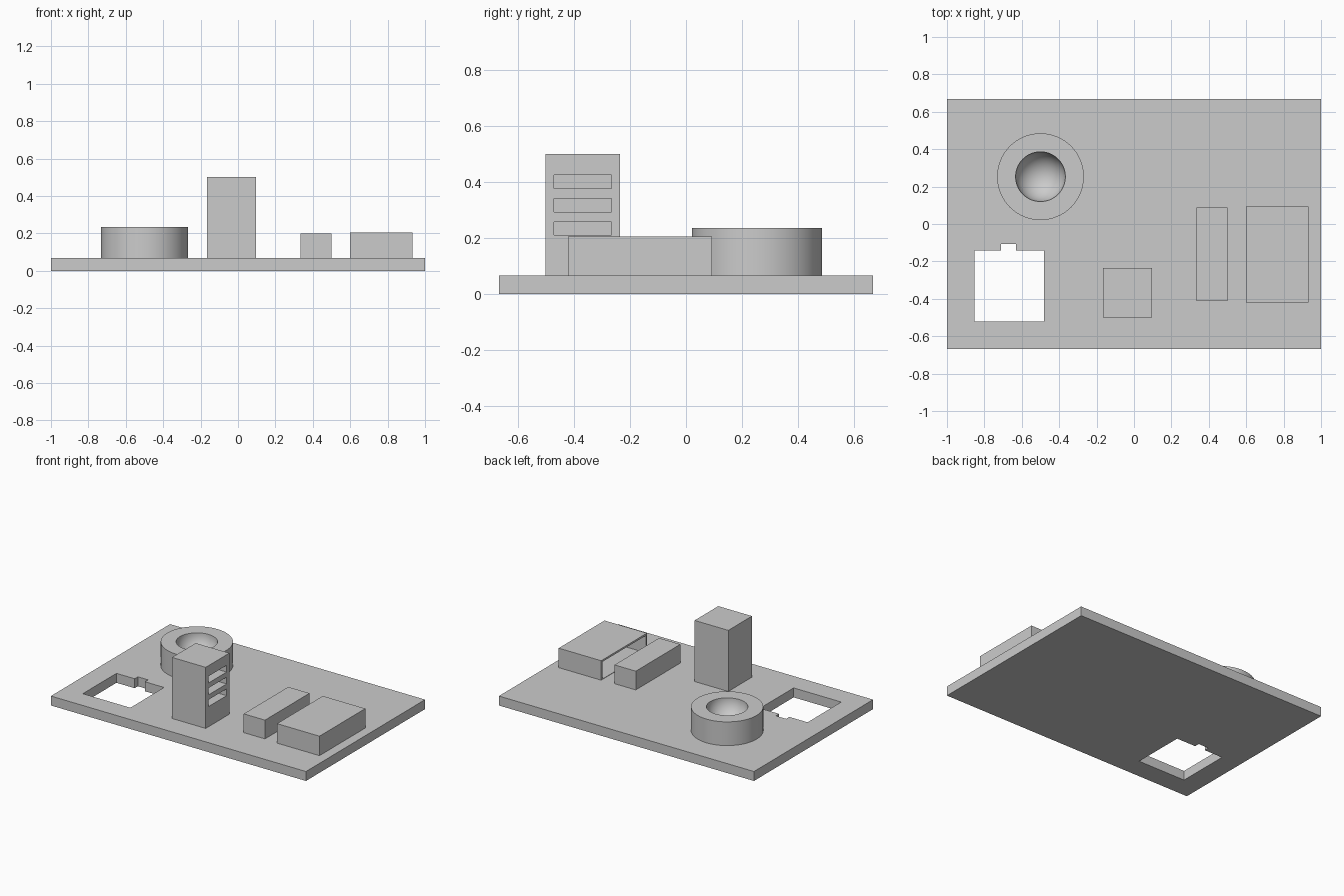
import bpy
import bmesh
import math

cube = bpy.data.objects.get("Cube")
if cube:
    bpy.data.objects.remove(cube, do_unlink=True)

grey = bpy.data.materials.new("plain_grey")
grey.use_nodes = True
colour = (0.6, 0.6, 0.6, 1)
grey.diffuse_color = colour
grey.node_tree.nodes["Principled BSDF"].inputs["Base Color"].default_value = colour

TOP = 0.067  # upper face of the base plate


def add_object(name, bm):
    bmesh.ops.recalc_face_normals(bm, faces=bm.faces)
    mesh = bpy.data.meshes.new(name)
    bm.to_mesh(mesh)
    bm.free()
    mesh.materials.append(grey)
    obj = bpy.data.objects.new(name, mesh)
    bpy.context.collection.objects.link(obj)
    return obj


def box(name, xs, ys, zs):
    bm = bmesh.new()
    bmesh.ops.create_cube(bm, size=1)
    for v in bm.verts:
        v.co = [lo + (c + 0.5) * (hi - lo) for c, (lo, hi) in zip(v.co, (xs, ys, zs))]
    return add_object(name, bm)


def cut(obj, *ranges):
    """Subtract a box from obj and discard the cutter."""
    cutter = box("cutter", *ranges)
    cutter.hide_render = True
    mod = obj.modifiers.new("cut", 'BOOLEAN')
    mod.operation = 'DIFFERENCE'
    mod.solver = 'EXACT'
    mod.object = cutter
    bpy.context.view_layer.objects.active = obj
    bpy.ops.object.modifier_apply(modifier=mod.name)
    bpy.data.objects.remove(cutter, do_unlink=True)


# Base plate with a notched square opening
plate = box("base_plate", (-1, 1), (-0.667, 0.667), (0, TOP))
cut(plate, (-0.853, -0.48), (-0.52, -0.143), (-0.1, 0.2))
cut(plate, (-0.71, -0.63), (-0.2, -0.107), (-0.1, 0.2))

# Tower with three slots in its +x face
tower = box("tower", (-0.167, 0.097), (-0.5, -0.235), (TOP, 0.5))
for z in (0.21, 0.293, 0.377):
    cut(tower, (0, 0.2), (-0.47, -0.266), (z, z + 0.048))

# Low solid bar
box("low_bar", (0.333, 0.5), (-0.412, 0.087), (TOP, 0.2))

# Hollow shelter, open toward the bar
shelter = box("open_shelter", (0.6, 0.933), (-0.42, 0.093), (TOP, 0.205))
cut(shelter, (0.5, 0.92), (-0.407, 0.08), (TOP + 0.003, 0.192))

# Round basin: outer wall, rim and hemispherical bowl spun round its axis
R, BOWL, RIM = 0.232, 0.133, 0.235
profile = [(0, TOP), (R, TOP), (R, RIM)]
for i in range(17):
    a = math.radians(90 * i / 16)
    profile.append((BOWL * math.cos(a), RIM - BOWL * math.sin(a)))
bm = bmesh.new()
verts = [bm.verts.new((r, 0, z)) for r, z in profile]
edges = [bm.edges.new(pair) for pair in zip(verts, verts[1:])]
bmesh.ops.spin(bm, geom=verts + edges, cent=(0, 0, 0), axis=(0, 0, 1),
               angle=math.tau, steps=64, use_merge=True)
bmesh.ops.remove_doubles(bm, verts=bm.verts, dist=0.0005)
basin = add_object("round_basin", bm)
basin.location = (-0.5, 0.253, 0)
bpy.ops.object.select_all(action='DESELECT')
basin.select_set(True)
bpy.context.view_layer.objects.active = basin
bpy.ops.object.shade_smooth_by_angle(angle=math.radians(30))
